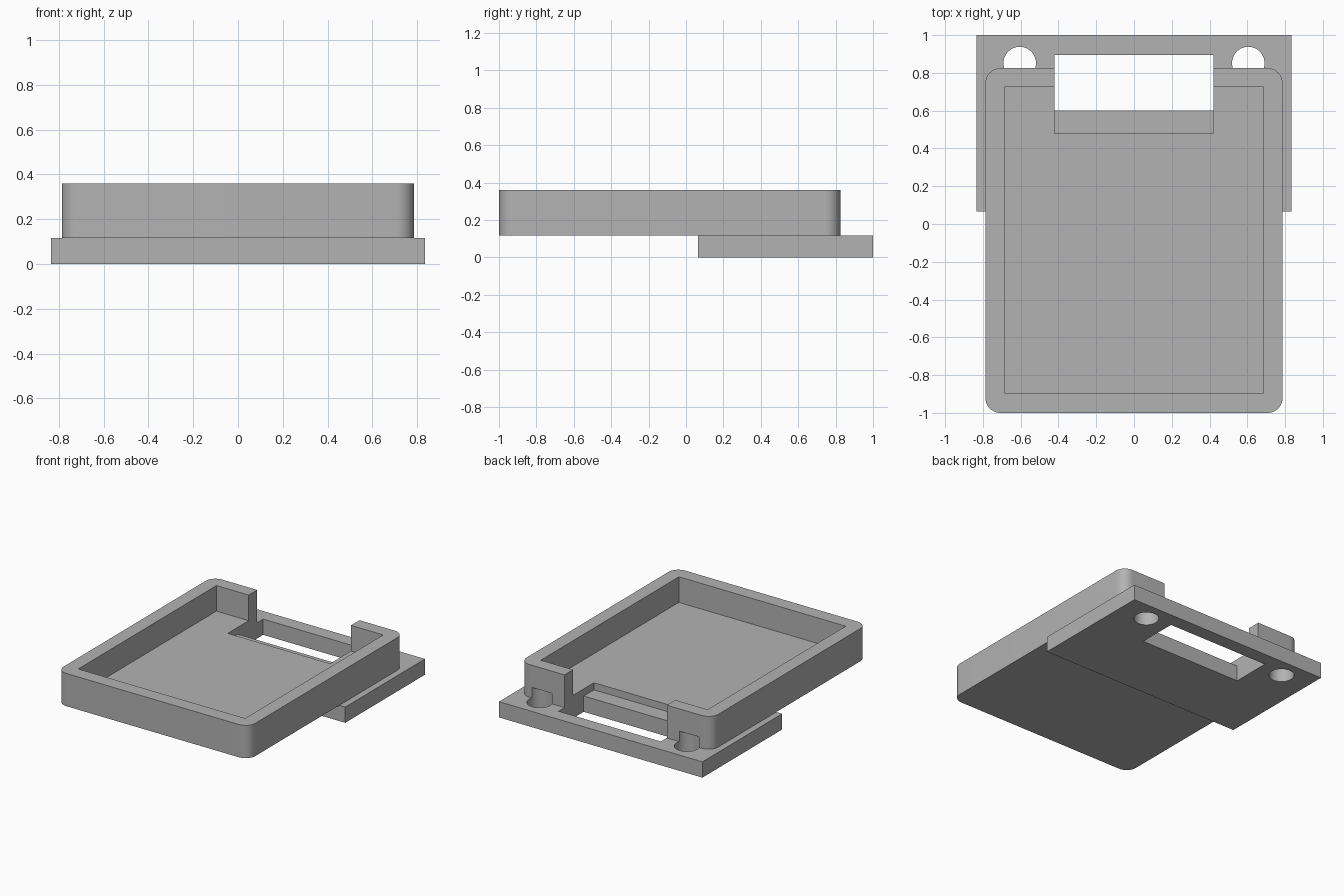
import bpy
import bmesh
from math import radians

cube = bpy.data.objects.get("Cube")
if cube:
    bpy.data.objects.remove(cube, do_unlink=True)

# Single grey material
GREY = (0.45, 0.45, 0.45, 1.0)
grey = bpy.data.materials.new("plain grey")
grey.use_nodes = True
grey.diffuse_color = GREY
grey.node_tree.nodes["Principled BSDF"].inputs["Base Color"].default_value = GREY

# Key heights
PLATE_TOP, FLOOR, RIM = 0.117, 0.17, 0.36


def finish(name, bm):
    mesh = bpy.data.meshes.new(name)
    bm.to_mesh(mesh)
    bm.free()
    obj = bpy.data.objects.new(name, mesh)
    mesh.materials.append(grey)
    bpy.context.collection.objects.link(obj)
    return obj


def block(name, half_x, y0, y1, z0, z1, radius=0):
    """Box centred on x, optionally with rounded upright edges."""
    bm = bmesh.new()
    bmesh.ops.create_cube(bm, size=1)
    for v in bm.verts:
        v.co.x *= 2 * half_x
        v.co.y = y1 if v.co.y > 0 else y0
        v.co.z = z1 if v.co.z > 0 else z0
    if radius:
        upright = [e for e in bm.edges
                   if abs(e.verts[0].co.z - e.verts[1].co.z) > 0.01]
        bmesh.ops.bevel(bm, geom=upright, offset=radius, segments=10,
                        profile=0.5, affect='EDGES')
    return finish(name, bm)


def cylinder(name, x, y, radius, z0, z1):
    bm = bmesh.new()
    bmesh.ops.create_cone(bm, cap_ends=True, segments=48, radius1=radius,
                          radius2=radius, depth=z1 - z0)
    bmesh.ops.translate(bm, verts=bm.verts, vec=(x, y, (z0 + z1) / 2))
    return finish(name, bm)


def combine(target, other, operation):
    """Apply a boolean and discard the second object."""
    mod = target.modifiers.new(operation.title(), 'BOOLEAN')
    mod.operation = operation
    mod.solver = 'EXACT'
    mod.object = other
    bpy.context.view_layer.objects.active = target
    bpy.ops.object.modifier_apply(modifier=mod.name)
    bpy.data.objects.remove(other, do_unlink=True)


# Open tray with a gap in its back wall
tray = block("tray", 0.787, -1, 0.825, PLATE_TOP, RIM, radius=0.08)
combine(tray, block("cavity", 0.685, -0.895, 0.725, FLOOR, 0.6), 'DIFFERENCE')
combine(tray, block("wall_gap", 0.42, 0.48, 1.1, 0, 0.6), 'DIFFERENCE')

# Mounting plate with a rectangular slot
plate = block("mounting_plate", 0.835, 0.065, 1, 0, PLATE_TOP)
combine(plate, block("slot", 0.42, 0.6, 0.895, -0.1, 0.3), 'DIFFERENCE')

# Join the parts, then sink the screw holes from below
combine(tray, plate, 'UNION')
for side in (-1, 1):
    hole = cylinder("screw_hole", side * 0.605, 0.852, 0.086, -0.1, 0.195)
    combine(tray, hole, 'DIFFERENCE')
tray.name = "tray_with_mounting_plate"

bpy.ops.object.select_all(action='DESELECT')
tray.select_set(True)
bpy.context.view_layer.objects.active = tray
bpy.ops.object.shade_smooth_by_angle(angle=radians(30))
